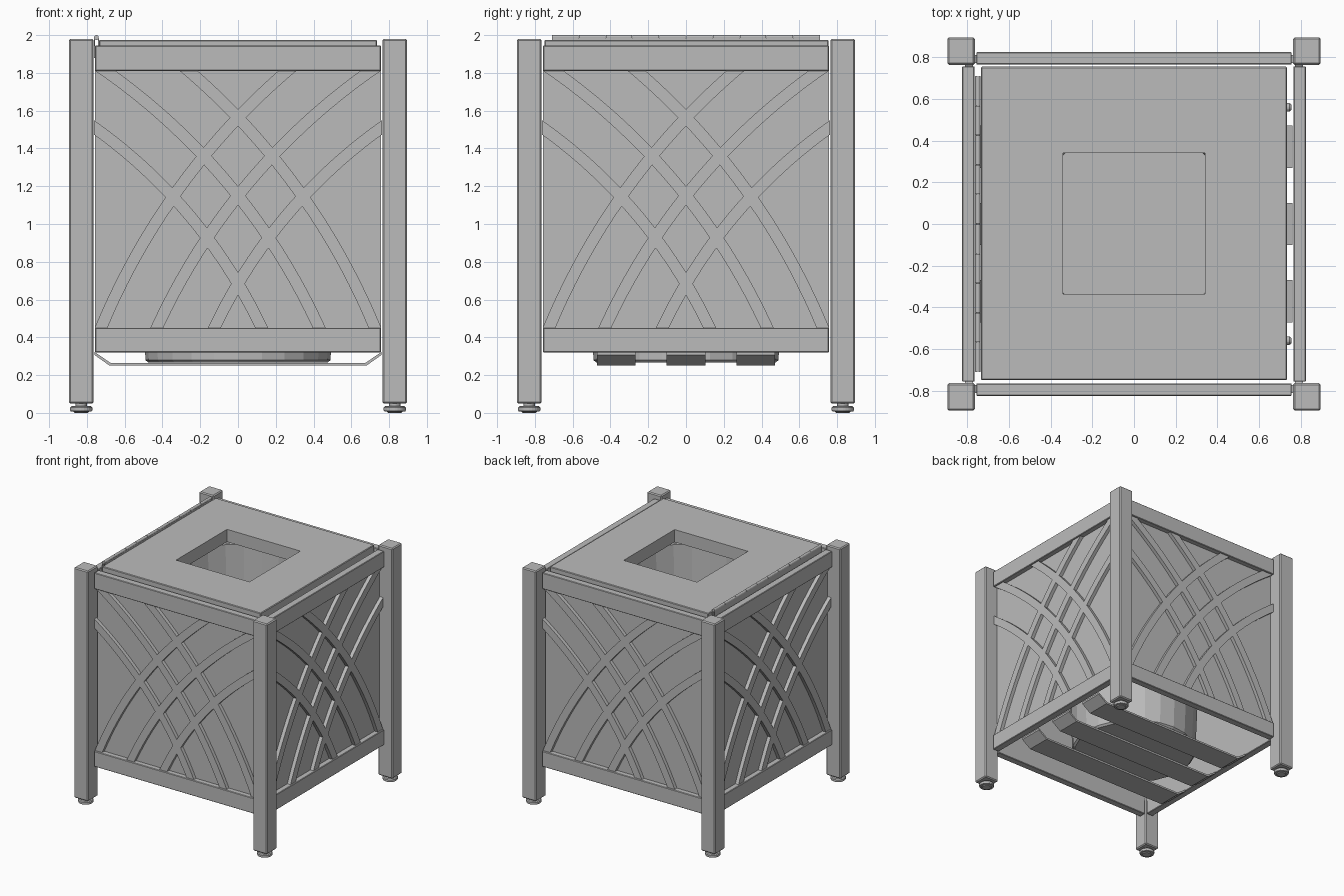
import bpy, bmesh, math
from mathutils import Vector, Matrix

old = bpy.data.objects.get("Cube")
if old:
    bpy.data.objects.remove(old, do_unlink=True)

grey = bpy.data.materials.new("painted_grey")
grey.use_nodes = True
grey.diffuse_color = (0.5, 0.5, 0.5, 1)
grey.node_tree.nodes["Principled BSDF"].inputs["Base Color"].default_value = (0.5, 0.5, 0.5, 1)


def make(name, bm):
    bmesh.ops.recalc_face_normals(bm, faces=bm.faces)
    mesh = bpy.data.meshes.new(name)
    bm.to_mesh(mesh)
    bm.free()
    mesh.materials.append(grey)
    ob = bpy.data.objects.new(name, mesh)
    bpy.context.collection.objects.link(ob)
    return ob


def box(name, lo, hi, bevel=0):
    bm = bmesh.new()
    lo, hi = Vector(lo), Vector(hi)
    bmesh.ops.create_cube(bm, size=1, matrix=Matrix.Translation((lo + hi) / 2) @ Matrix.Diagonal((*(hi - lo), 1)))
    if bevel:
        bmesh.ops.bevel(bm, geom=bm.edges[:], offset=bevel, segments=1, affect='EDGES')
    return make(name, bm)


def lathe(name, profile, sides, place=Matrix()):
    # Revolve a (radius, height) profile about z
    bm = bmesh.new()
    rings = [[bm.verts.new(place @ Vector((r * math.cos(a), r * math.sin(a), z)))
              for a in (2 * math.pi * i / sides for i in range(sides))] for r, z in profile]
    for low, high in zip(rings, rings[1:]):
        for i in range(sides):
            j = (i + 1) % sides
            bm.faces.new((low[i], low[j], high[j], high[i]))
    bm.faces.new(rings[0])
    bm.faces.new(rings[-1])
    return make(name, bm)


def boolean(ob, cutter, operation):
    mod = ob.modifiers.new("cut", 'BOOLEAN')
    mod.object, mod.operation, mod.solver = cutter, operation, 'EXACT'
    mod.use_self = True
    bpy.context.view_layer.update()
    result = bpy.data.meshes.new_from_object(ob.evaluated_get(bpy.context.evaluated_depsgraph_get()))
    ob.modifiers.clear()
    ob.data = result
    bpy.data.objects.remove(cutter, do_unlink=True)


def circle_through(a, b, c):
    # Centre of the circle through three 2D points
    u, v = b - a, c - a
    d = 2 * u.cross(v)
    return a + Vector((v.y * u.length_squared - u.y * v.length_squared,
                       u.x * v.length_squared - v.x * u.length_squared)) / d


def add_rib(bm, points, flip, width=0.062, steps=24):
    a, b, c = (Vector(p) for p in points)
    centre = circle_through(a, b, c)
    radius = (a - centre).length
    start, end = (math.atan2(p.y - centre.y, p.x - centre.x) for p in (a, c))
    extra = 0.15 / radius * (1 if end > start else -1)
    start, end = start - extra, end + extra
    rows = []
    for i in range(steps + 1):
        t = start + (end - start) * i / steps
        row = []
        for r, y in ((-1, -0.812), (1, -0.812), (1, -0.772), (-1, -0.772)):
            p = centre + Vector((math.cos(t), math.sin(t))) * (radius + r * width / 2)
            row.append(bm.verts.new((p.x * flip, y, p.y)))
        rows.append(row)
    faces = [bm.faces.new(rows[0]), bm.faces.new(rows[-1])]
    for p, q in zip(rows, rows[1:]):
        for i in range(4):
            j = (i + 1) % 4
            faces.append(bm.faces.new((p[i], p[j], q[j], q[i])))


# Crossing curved ribs, trimmed to the panel
bm = bmesh.new()
arcs = [((-0.26, 1.81), (0.18, 1.36), (0.725, 0.45)),
        ((-0.70, 1.81), (0, 1.15), (0.43, 0.45)),
        ((-0.76, 1.51), (-0.165, 0.93), (0.125, 0.45))]
for arc in arcs:
    for flip in (1, -1):
        add_rib(bm, arc, flip)
ribs = make("front_ribs", bm)
boolean(ribs, box("trim", (-0.763, -0.9, 0.45), (0.763, -0.7, 1.81)), 'INTERSECT')

# Four sides: panel, ribs and two rails each
panel = box("front_panel", (-0.757, -0.782, 0.44), (0.757, -0.766, 1.82))
top_rail = box("front_top_rail", (-0.757, -0.825, 1.81), (0.757, -0.766, 1.945), 0.004)
bottom_rail = box("front_bottom_rail", (-0.757, -0.825, 0.32), (0.757, -0.766, 0.45), 0.004)
for k, side in enumerate(("left", "back", "right"), 1):
    for part in (ribs, panel, top_rail, bottom_rail):
        twin = bpy.data.objects.new(part.name.replace("front", side), part.data)
        twin.rotation_euler.z = k * math.pi / 2
        bpy.context.collection.objects.link(twin)

# Corner posts and levelling feet
for sx, lr in ((1, "left"), (-1, "right")):
    for sy, fb in ((-1, "front"), (1, "back")):
        x, y = sx * 0.83, sy * 0.83
        box(f"{fb}_{lr}_post", (x - 0.066, y - 0.066, 0.05), (x + 0.066, y + 0.066, 1.98), 0.008)
        lathe(f"{fb}_{lr}_foot", [(0.035, 0), (0.04, 0.006), (0.055, 0.008), (0.059, 0.014), (0.059, 0.028),
                                  (0.053, 0.035), (0.03, 0.037), (0.03, 0.055)], 24,
              Matrix.Translation((x, y, 0)))

# Lid with a square opening
lid = box("lid", (-0.735, -0.75, 1.87), (0.735, 0.755, 1.975), 0.005)
boolean(lid, box("opening", (-0.34, -0.335, 1.8), (0.34, 0.34, 2.1)), 'DIFFERENCE')

# Hinge along the right edge: leaf, pin and knuckles
box("hinge_leaf", (-0.762, -0.71, 1.88), (-0.757, 0.71, 1.985))
box("hinge_lid_leaf", (-0.742, -0.71, 1.88), (-0.736, 0.71, 1.985))
along_y = Matrix.Rotation(math.pi / 2, 4, 'X')
count, span = 10, 1.42 / 10
for i in range(count):
    y = -0.71 + span * (i + 0.5)
    lathe(f"hinge_knuckle_{i + 1}", [(0.013, -span * 0.49), (0.013, span * 0.49)], 12,
          Matrix.Translation((-0.75, y, 1.987)) @ along_y)

# Round bumpers on the opening edge of the lid
along_x = Matrix.Rotation(math.pi / 2, 4, 'Y')
for y in (-0.56, 0.56):
    lathe("lid_bumper", [(0.02, 0), (0.02, 0.014), (0.012, 0.024)], 16,
          Matrix.Translation((0.733, y, 1.89)) @ along_x)

# Three bent floor slats
half = [(0.68, 0.25), (0.76, 0.307), (0.76, 0.323), (0.675, 0.265)]
outline = half + [(-x, z) for x, z in reversed(half)]
for name, y in (("front", -0.37), ("middle", 0), ("back", 0.37)):
    bm = bmesh.new()
    ends = [[bm.verts.new((x, y + w, z)) for x, z in outline] for w in (-0.102, 0.102)]
    for i in range(len(outline)):
        j = (i + 1) % len(outline)
        bm.faces.new((ends[0][i], ends[0][j], ends[1][j], ends[1][i]))
    for end in ends:
        bm.faces.new(end)
    make(f"{name}_floor_slat", bm)

# Open bin standing on the slats
lathe("bin", [(0.475, 0.266), (0.49, 0.28), (0.55, 1.8), (0.57, 1.8), (0.57, 1.82), (0.54, 1.82),
              (0.475, 0.285)], 24)
